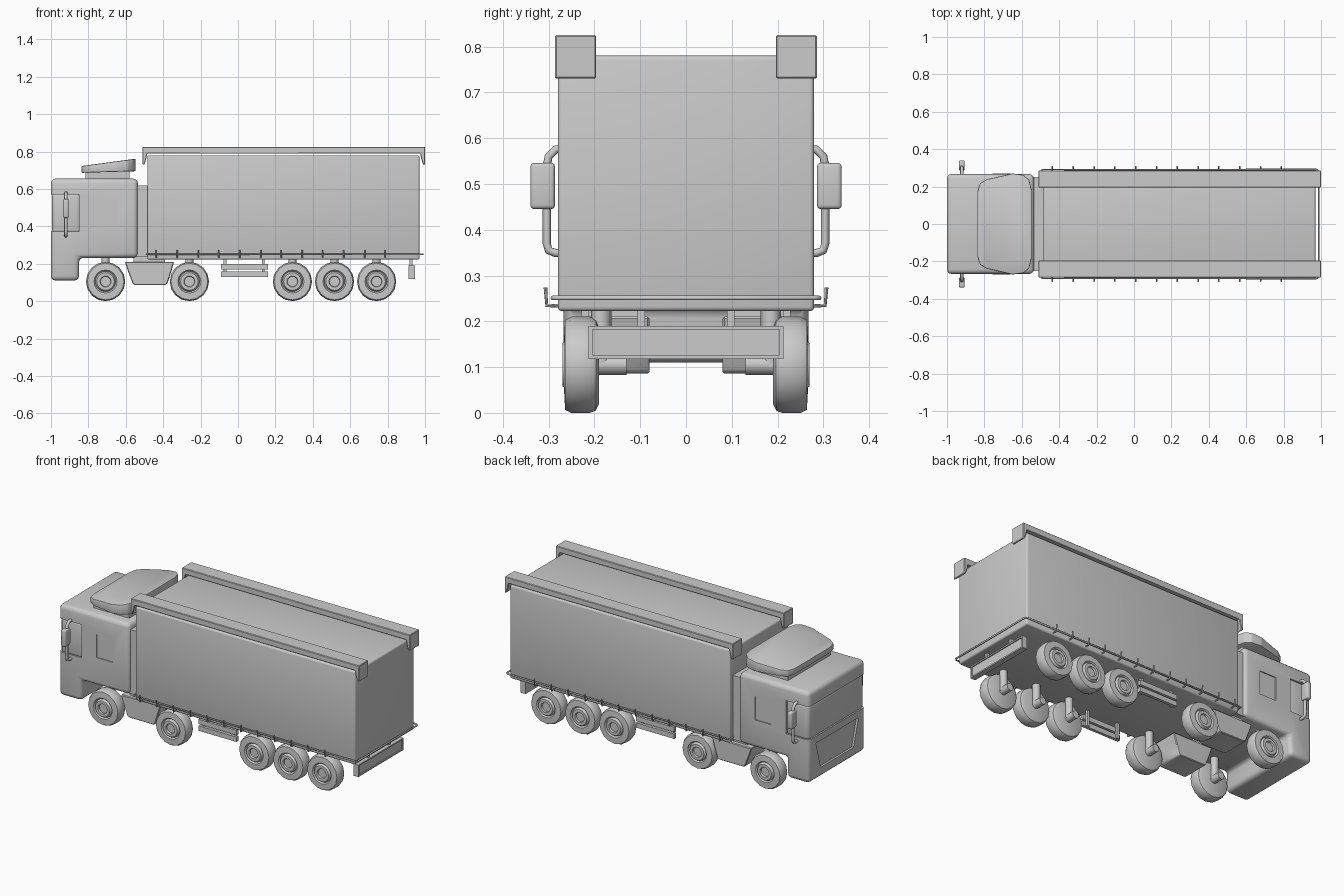
import bpy, bmesh, math
from mathutils import Vector

if "Cube" in bpy.data.objects:
    bpy.data.objects.remove(bpy.data.objects["Cube"])

grey = bpy.data.materials.new("plain_grey")
grey.diffuse_color = (0.6, 0.6, 0.6, 1)
grey.use_nodes = True
grey.node_tree.nodes["Principled BSDF"].inputs["Base Color"].default_value = grey.diffuse_color


def finish(ob, angle=35):
    bpy.ops.object.select_all(action='DESELECT')
    ob.select_set(True)
    bpy.context.view_layer.objects.active = ob
    bpy.ops.object.shade_smooth_by_angle(angle=math.radians(angle))
    return ob


def make(name, bm, angle=35):
    bmesh.ops.recalc_face_normals(bm, faces=bm.faces)
    me = bpy.data.meshes.new(name)
    bm.to_mesh(me)
    bm.free()
    me.materials.append(grey)
    ob = bpy.data.objects.new(name, me)
    bpy.context.collection.objects.link(ob)
    return finish(ob, angle)


def loft(name, lower, upper, bevel=0, seg=3):
    """Closed solid between two matching loops of points."""
    bm = bmesh.new()
    a = [bm.verts.new(p) for p in lower]
    b = [bm.verts.new(p) for p in upper]
    n = len(a)
    bm.faces.new(a)
    bm.faces.new(b)
    for i in range(n):
        j = (i + 1) % n
        bm.faces.new((a[i], a[j], b[j], b[i]))
    bmesh.ops.recalc_face_normals(bm, faces=bm.faces)
    if bevel:
        bmesh.ops.bevel(bm, geom=bm.edges[:], offset=bevel, segments=seg,
                        profile=0.5, affect='EDGES', clamp_overlap=True)
    return make(name, bm)


def prism(name, pts, y0, y1, bevel=0, seg=3):
    """Side outline in x, z pushed along y."""
    return loft(name, [(x, y0, z) for x, z in pts], [(x, y1, z) for x, z in pts], bevel, seg)


def box(name, x0, x1, y0, y1, z0, z1, bevel=0, seg=3):
    return prism(name, [(x0, z0), (x1, z0), (x1, z1), (x0, z1)], y0, y1, bevel, seg)


def tube(name, pts, r, cyclic=False):
    cu = bpy.data.curves.new(name, 'CURVE')
    cu.dimensions = '3D'
    cu.bevel_depth = r
    cu.bevel_resolution = 2
    cu.use_fill_caps = True
    sp = cu.splines.new('POLY')
    sp.points.add(len(pts) - 1)
    for p, c in zip(sp.points, pts):
        p.co = (*c, 1)
    sp.use_cyclic_u = cyclic
    cu.materials.append(grey)
    ob = bpy.data.objects.new(name, cu)
    bpy.context.collection.objects.link(ob)
    bpy.ops.object.select_all(action='DESELECT')
    ob.select_set(True)
    bpy.context.view_layer.objects.active = ob
    bpy.ops.object.convert(target='MESH')
    return finish(bpy.context.view_layer.objects.active, 50)


def cut(ob, cutter):
    m = ob.modifiers.new("cut", 'BOOLEAN')
    m.operation = 'DIFFERENCE'
    m.solver = 'EXACT'
    m.object = cutter
    bpy.ops.object.select_all(action='DESELECT')
    bpy.context.view_layer.objects.active = ob
    ob.select_set(True)
    bpy.ops.object.modifier_apply(modifier="cut")
    bpy.data.objects.remove(cutter)
    finish(ob)


def wheel(name, x, s):
    prof = [(0, .192), (.085, .19), (.1, .197), (.105, .21), (.105, .25), (.098, .264),
            (.062, .266), (.055, .257), (.047, .27), (.03, .27), (.027, .26), (0, .26)]
    bm = bmesh.new()
    vs = [bm.verts.new((x + r, s * y, .105)) for r, y in prof]
    es = [bm.edges.new(e) for e in zip(vs, vs[1:])]
    bmesh.ops.spin(bm, geom=vs + es, cent=(x, 0, .105), axis=(0, 1, 0),
                   angle=2 * math.pi, steps=16, use_duplicate=False)
    bmesh.ops.remove_doubles(bm, verts=bm.verts, dist=1e-4)
    return make(name, bm)


# Cab: L-shaped outline with a set-back windscreen band, side windows and grille
cab = prism("cab", [(-1, .11), (-.85, .11), (-.85, .232), (-.535, .232), (-.535, .655), (-1, .655)],
            -.267, .267, .025)
cut(cab, box("cutter", -1.1, -.85, -.5, .5, .372, .57))
grille = [(-.2, .33), (.2, .33), (.155, .17), (-.155, .17)]
cut(cab, loft("cutter", [(-1.05, y, z) for y, z in grille], [(-.988, y, z) for y, z in grille]))
for s in (1, -1):
    cut(cab, box("cutter", -.75, -.642, s * .261, s * .35, .4, .54))
box("windscreen", -.994, -.84, -.261, .261, .36, .58, .022)
box("cab_rear_panel", -.56, -.48, -.25, .25, .235, .618)

# Roof wind deflector
box("deflector_base", -.815, -.58, -.2, .2, .645, .695)
half = [(-.838, .17), (-.826, .215), (-.79, .238), (-.65, .27), (-.59, .262), (-.56, .235), (-.547, .18)]
plan = half + [(x, -y) for x, y in reversed(half)]
loft("roof_deflector", [(x, y, .686 + .03 * (x + .84)) for x, y in plan],
     [(x, y, .722 + .135 * (x + .84)) for x, y in plan], .006, 2)

# Trailer box
box("trailer_box", -.485, .97, -.28, .28, .222, .78, .01)

# Roof rails with hooked ends, on both sides
rail = [(-.51, .73), (-.51, .825), (1, .825), (1, .73), (.99, .73), (.978, .765), (.975, .79),
        (-.485, .79), (-.49, .765), (-.5, .73)]
for s in (1, -1):
    prism("roof_rail", rail, s * .196, s * .286, .003, 1)

# Lashing rod round the trailer foot, with small hooks
tube("lashing_rod", [(-.49, -.291, .251), (.975, -.291, .251), (.988, -.28, .251), (.988, .28, .251),
                     (.975, .291, .251), (-.49, .291, .251)], .005, True)
for i in range(12):
    x = -.436 + i * .1113
    for s in (1, -1):
        tube("lashing_hook", [(x, s * .275, .234), (x, s * .304, .234), (x, s * .307, .274)], .004)

# Wheels, axle stubs and posts
for x in (-.708, -.26, .291, .516, .741):
    for s in (1, -1):
        wheel("wheel", x, s)
        tube("axle_stub", [(x, s * .13, .105), (x, s * .2, .105)], .022)
        tube("axle_post", [(x, s * .185, .1), (x, s * .185, .24)], .022)

for s in (1, -1):
    # Side tanks
    prism("side_tank", [(-.605, .21), (-.59, .165), (-.562, .092), (-.55, .086), (-.39, .086),
                        (-.378, .092), (-.355, .165), (-.342, .21)], s * .08, s * .245, .004, 1)
    box("tank_mount", -.56, -.39, s * .1, s * .22, .2, .235)
    # Side guards
    for z in (.13, .17):
        box("side_guard_bar", -.092, .16, s * .225, s * .243, z, z + .029)
    for x in (-.07, .135):
        box("side_guard_hanger", x - .008, x + .008, s * .212, s * .228, .13, .23)
    # Mirror on a bent tube
    tube("mirror_arm", [(-.92, s * .255, .58), (-.92, s * .285, .575), (-.92, s * .3, .56), (-.92, s * .304, .54),
                        (-.92, s * .304, .37), (-.92, s * .3, .355), (-.92, s * .285, .349),
                        (-.92, s * .255, .349)], .009)
    box("mirror", -.936, -.905, s * .286, s * .34, .445, .546, .009)
    # Rear bumper brackets
    box("bumper_bracket", .918, .934, s * .09, s * .106, .15, .23)

# Rear under-run bumper with a shallow inset panel
bumper = box("rear_bumper", .912, .945, -.213, .213, .118, .19)
cut(bumper, box("cutter", .939, .96, -.204, .204, .126, .182))
